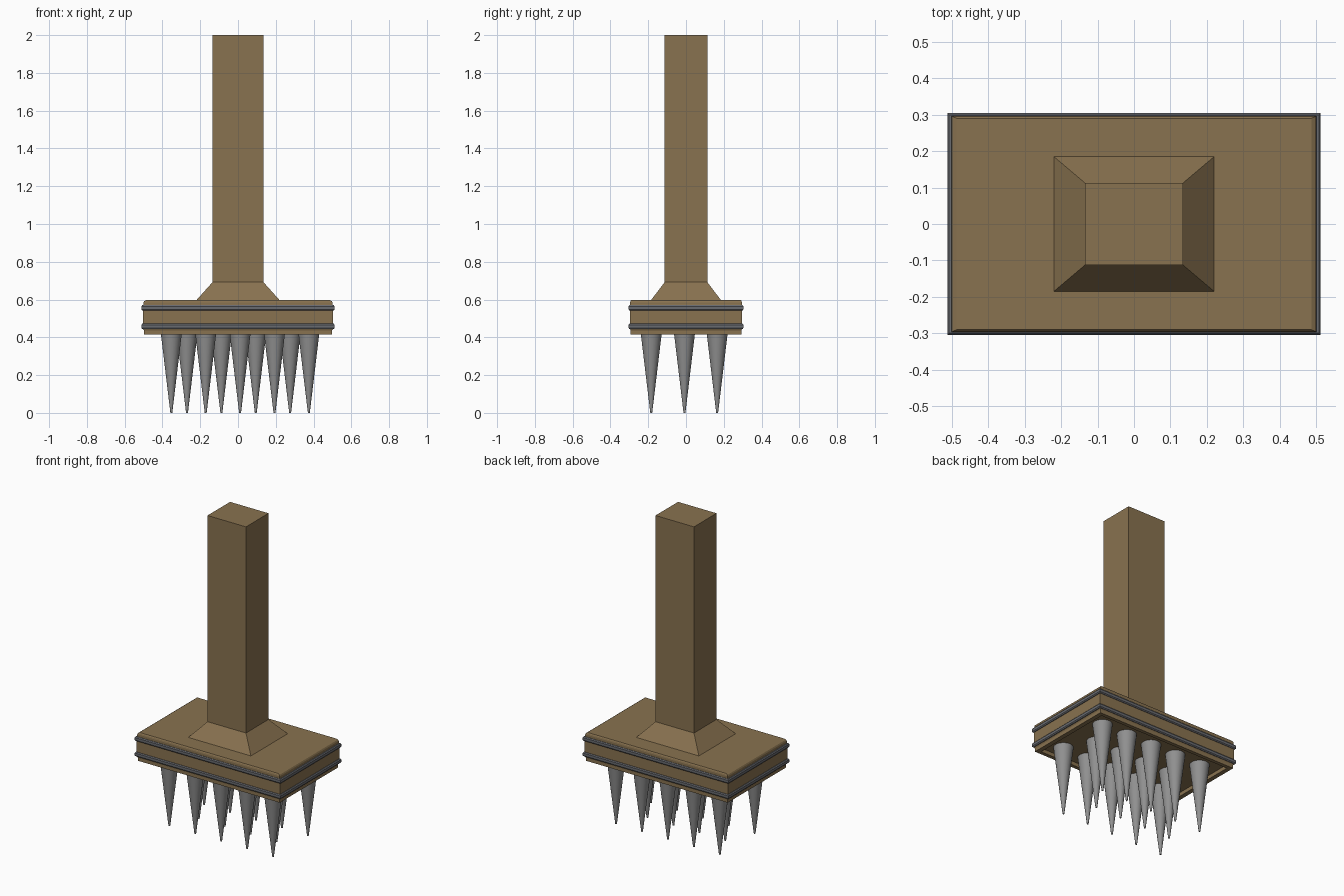
import bpy, bmesh

if "Cube" in bpy.data.objects:
    bpy.data.objects.remove(bpy.data.objects["Cube"])


def material(name, rgb):
    m = bpy.data.materials.new(name)
    m.diffuse_color = (*rgb, 1)
    m.use_nodes = True
    m.node_tree.nodes["Principled BSDF"].inputs["Base Color"].default_value = m.diffuse_color
    return m


wood = material("brown", (0.25, 0.17, 0.08))
band_grey = material("band_grey", (0.14, 0.145, 0.16))
spike_grey = material("spike_grey", (0.28, 0.28, 0.28))


def rect_loft(name, rings, mat, closed=False):
    """Skin a stack of rectangles (half x, half y, z); closed joins last to first."""
    bm = bmesh.new()
    loops = [[bm.verts.new((sx * hx, sy * hy, z))
              for sx, sy in ((-1, -1), (1, -1), (1, 1), (-1, 1))]
             for hx, hy, z in rings]
    pairs = list(zip(loops, loops[1:]))
    if closed:
        pairs.append((loops[-1], loops[0]))
    else:
        bm.faces.new(loops[0])
        bm.faces.new(loops[-1])
    for a, b in pairs:
        for i in range(4):
            j = (i + 1) % 4
            bm.faces.new((a[i], a[j], b[j], b[i]))
    bmesh.ops.recalc_face_normals(bm, faces=bm.faces)
    me = bpy.data.meshes.new(name)
    bm.to_mesh(me)
    bm.free()
    me.materials.append(mat)
    ob = bpy.data.objects.new(name, me)
    bpy.context.collection.objects.link(ob)
    return ob


# Head block with recessed underside and chamfered top
rect_loft("head_block", [
    (0.47, 0.27, 0.44), (0.47, 0.27, 0.416), (0.498, 0.293, 0.416),
    (0.498, 0.293, 0.436), (0.503, 0.297, 0.445), (0.503, 0.297, 0.565),
    (0.5, 0.296, 0.573), (0.5, 0.296, 0.584), (0.496, 0.294, 0.592),
    (0.487, 0.29, 0.597)], wood)

# Shaft with flared foot
rect_loft("shaft", [(0.22, 0.185, 0.59), (0.22, 0.185, 0.597),
                    (0.135, 0.113, 0.692), (0.135, 0.113, 2.0)], wood)

# Two rounded metal bands around the head
for name, z in (("upper_band", 0.556), ("lower_band", 0.458)):
    profile = [(-0.015, -0.014), (0.004, -0.014), (0.009, -0.008),
               (0.009, 0.008), (0.004, 0.014), (-0.015, 0.014)]
    rect_loft(name, [(0.503 + d, 0.296 + d * 0.9, z + h) for d, h in profile],
              band_grey, closed=True)

# Spikes: five, four, five
top, n = 0.442, 0
for y, x0, count in ((-0.184, -0.353, 5), (-0.008, -0.27, 4), (0.165, -0.353, 5)):
    for i in range(count):
        n += 1
        bpy.ops.mesh.primitive_cone_add(
            vertices=32, radius1=0.005, radius2=0.058, depth=top,
            location=(x0 + i * 0.182, y, top / 2))
        spike = bpy.context.object
        spike.name = f"spike_{n}"
        spike.data.materials.append(spike_grey)
        bpy.ops.object.shade_smooth_by_angle()
